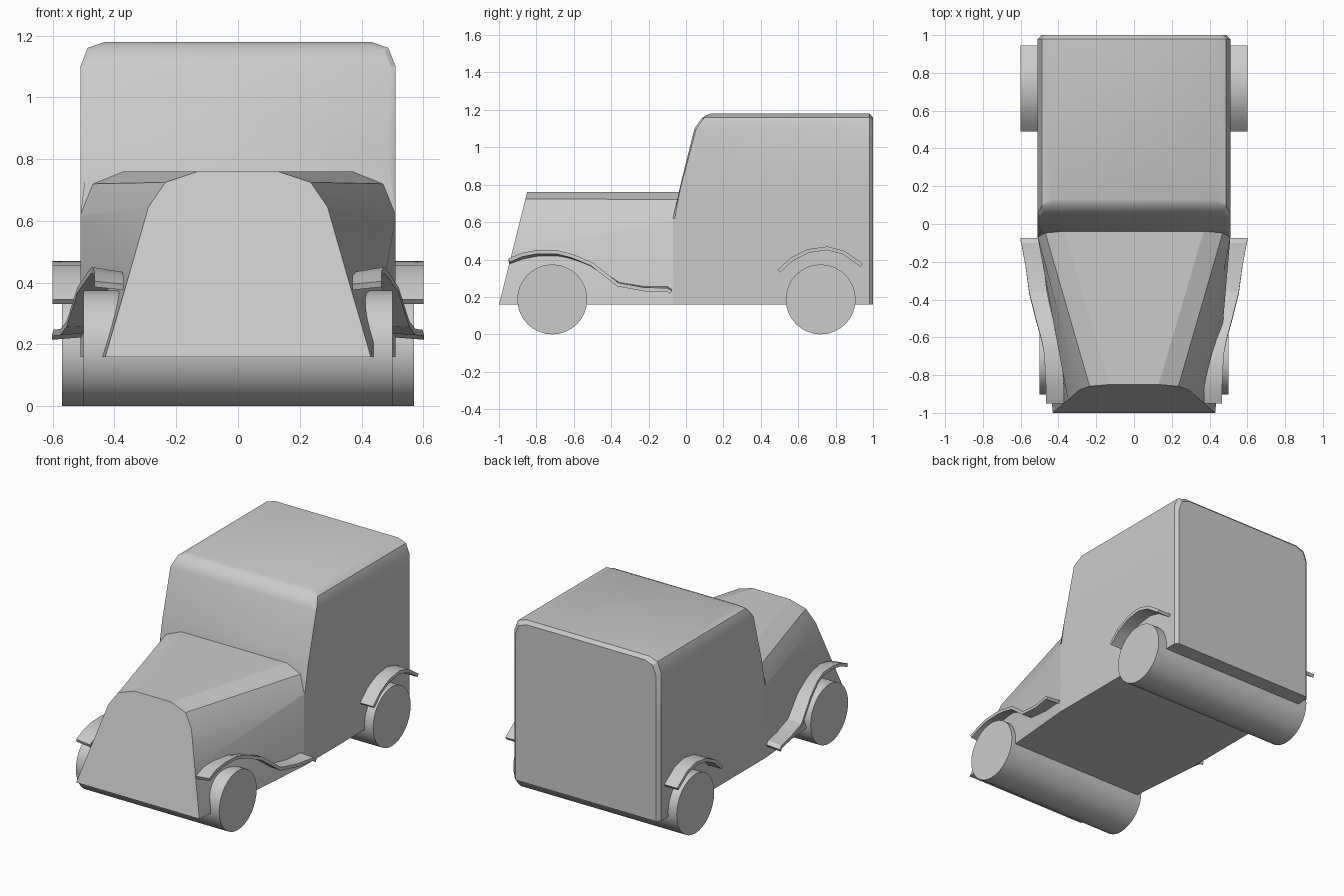
import bpy, math

if "Cube" in bpy.data.objects:
    bpy.data.objects.remove(bpy.data.objects["Cube"])


def make(name, verts, faces, angle=25):
    mesh = bpy.data.meshes.new(name)
    mesh.from_pydata(verts, [], faces)
    ob = bpy.data.objects.new(name, mesh)
    bpy.context.collection.objects.link(ob)
    bpy.context.view_layer.objects.active = ob
    ob.select_set(True)
    bpy.ops.object.mode_set(mode='EDIT')
    bpy.ops.mesh.select_all(action='SELECT')
    bpy.ops.mesh.normals_make_consistent(inside=False)
    bpy.ops.object.mode_set(mode='OBJECT')
    bpy.ops.object.shade_smooth_by_angle(angle=math.radians(angle))
    ob.select_set(False)
    return ob


def loft(name, halves, caps, angle=25):
    """Mirror each right-half section to a loop, bridge the loops, cap ends with strips."""
    rings = [h + [(-x, y, z) for x, y, z in reversed(h)] for h in halves]
    n = len(rings[0])
    verts = [p for r in rings for p in r]
    faces = [(k*n + i, k*n + (i+1) % n, (k+1)*n + (i+1) % n, (k+1)*n + i)
             for k in range(len(rings) - 1) for i in range(n)]
    for k in caps:
        faces += [(k*n + i, k*n + i + 1, k*n + n - 2 - i, k*n + n - 1 - i)
                  for i in range(n//2 - 1)]
    return make(name, verts, faces, angle)


def fender(name, path, side, thick=0.02):
    """Strip from (y, z, inner x, outer x, outer z offset) stations, thickened downward."""
    verts, faces = [], []
    for i, (y, z, xi, xo, dz) in enumerate(path):
        a, b = path[max(i-1, 0)], path[min(i+1, len(path)-1)]
        ty, tz = b[0]-a[0], b[1]-a[1]
        l = math.hypot(ty, tz)
        ny, nz = tz/l*thick, -ty/l*thick
        verts += [(side*xi, y, z), (side*xo, y, z+dz),
                  (side*xo, y+ny, z+dz+nz), (side*xi, y+ny, z+nz)]
    for k in range(len(path) - 1):
        faces += [(4*k+i, 4*k+(i+1) % 4, 4*k+4+(i+1) % 4, 4*k+4+i) for i in range(4)]
    m = len(verts)
    faces += [(0, 1, 2, 3), (m-4, m-3, m-2, m-1)]
    return make(name, verts, faces)


# tapering hood with slanted grille face
grille = [(x, -1 + 0.25*(z - 0.16), z) for x, z in
          [(0.43, 0.16), (0.35, 0.435), (0.29, 0.645), (0.235, 0.725), (0.13, 0.76)]]
cowl = [(0.51, -0.07, 0.16), (0.51, -0.07, 0.61), (0.51, -0.07, 0.62),
        (0.47, -0.045, 0.72), (0.37, -0.035, 0.76)]
loft("hood", [grille, cowl], [0], 20)

# cabin with rounded roof edges and slanted windscreen
screen = [(0.51, -0.07, 0.16), (0.51, -0.07, 0.62), (0.485, -0.025, 0.82),
          (0.495, 0.045, 1.10), (0.475, 0.08, 1.15), (0.43, 0.10, 1.168)]
frame = [(0.51, -0.06, 0.16), (0.51, -0.06, 0.62), (0.51, -0.03, 0.78),
         (0.51, 0.055, 1.10), (0.487, 0.10, 1.16), (0.43, 0.13, 1.18)]
rear = [(x, 0.98, z) for x, y, z in frame]
tail = [(x - 0.02, 1.0, z if z < 1 else z - 0.02) for x, y, z in frame]
loft("cabin", [screen, frame, rear, tail], [0, 3])

# wheels: full-width rollers
for name, y, half in [("front_wheels", -0.715, 0.50), ("rear_wheels", 0.72, 0.57)]:
    bpy.ops.mesh.primitive_cylinder_add(vertices=32, radius=0.187, depth=2*half,
                                        location=(0, y, 0.187),
                                        rotation=(0, math.pi/2, 0))
    bpy.context.object.name = name
    bpy.ops.object.shade_smooth_by_angle(angle=math.radians(30))

# mudguards
front_path = [(-0.95, 0.395, 0.37, 0.465, 0.01), (-0.88, 0.42, 0.37, 0.465, 0.015),
              (-0.80, 0.435, 0.375, 0.47, 0.015), (-0.69, 0.435, 0.39, 0.475, 0.015),
              (-0.61, 0.42, 0.41, 0.49, 0.01), (-0.50, 0.38, 0.43, 0.52, 0.005),
              (-0.36, 0.28, 0.46, 0.555, -0.005), (-0.22, 0.257, 0.48, 0.575, -0.007),
              (-0.10, 0.256, 0.50, 0.597, -0.008), (-0.075, 0.24, 0.505, 0.602, -0.008)]
rear_path = [(y, z, 0.49, 0.60, 0) for y, z in
             [(0.49, 0.345), (0.56, 0.41), (0.65, 0.455), (0.755, 0.47),
              (0.845, 0.447), (0.945, 0.378)]]
for label, s in [("right", 1), ("left", -1)]:
    fender("front_mudguard_" + label, front_path, s)
    fender("rear_mudguard_" + label, rear_path, s)
